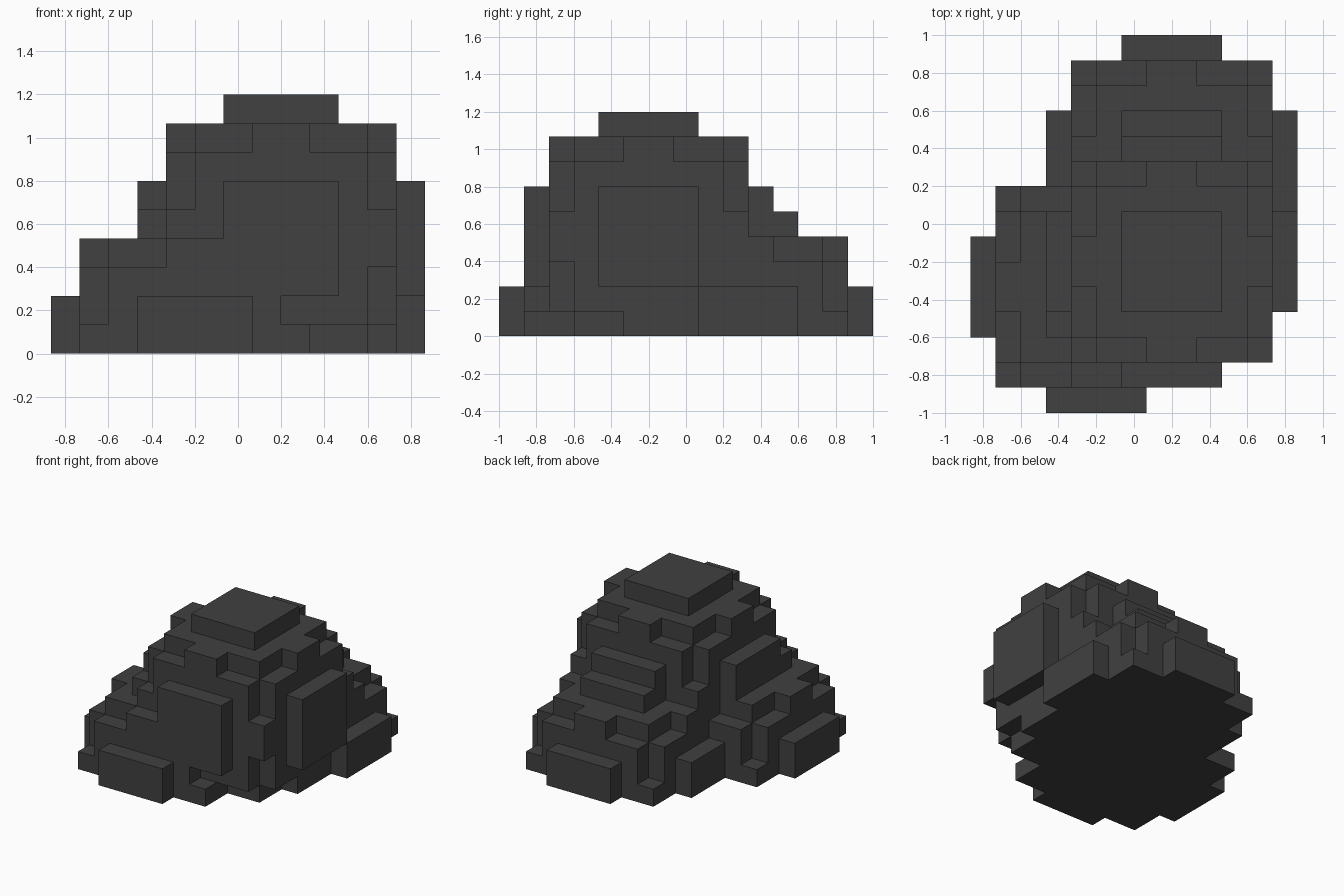
import bpy
import bmesh
from itertools import product
from mathutils import Vector

if "Cube" in bpy.data.objects:
    bpy.data.objects.remove(bpy.data.objects["Cube"], do_unlink=True)

UNIT = 2 / 15        # edge of one block
RADIUS = 5           # every lobe is a blocky ball, in blocks

# Lobe centres in blocks, relative to the middle of the ground
LOBES = {
    "main_boulder": Vector((1.5, -1.5, 4)),
    "back_boulder": Vector((1.5, 2.5, 0)),
    "front_right_boulder": Vector((-1.5, -2.5, 0)),
}

# One dark stone colour
stone = bpy.data.materials.new("dark stone")
stone.use_nodes = True
colour = (0.052, 0.052, 0.052, 1)
stone.diffuse_color = colour
shader = stone.node_tree.nodes["Principled BSDF"]
shader.inputs["Base Color"].default_value = colour
shader.inputs["Roughness"].default_value = 0.9


def ball_cells(centre):
    """Centres of the above-ground blocks inside a ball."""
    offsets = [n + 0.5 for n in range(-RADIUS, RADIUS)]
    cells = (centre + Vector(o) for o in product(offsets, repeat=3)
             if Vector(o).length < RADIUS)
    return {tuple(c) for c in cells if c.z > 0}


def directions():
    for axis in range(3):
        for sign in (-1, 1):
            normal = Vector((0, 0, 0))
            normal[axis] = sign
            yield normal


def build_lobe(name, cells, solid):
    """Skin the blocks of one lobe, leaving out faces buried in the rock."""
    bm = bmesh.new()
    for cell in sorted(cells):
        c = Vector(cell)
        for n in directions():
            if tuple(c + n) in solid:
                continue
            u = Vector((n.y, n.z, n.x))
            v = n.cross(u)
            corners = [c + (n + u * a + v * b) / 2
                       for a, b in ((1, 1), (-1, 1), (-1, -1), (1, -1))]
            bm.faces.new([bm.verts.new(p * UNIT) for p in corners])
    bmesh.ops.remove_doubles(bm, verts=bm.verts, dist=UNIT / 100)
    mesh = bpy.data.meshes.new(name)
    bm.to_mesh(mesh)
    bm.free()
    mesh.materials.append(stone)
    bpy.context.collection.objects.link(bpy.data.objects.new(name, mesh))


# Each block belongs to the first lobe that contains it
balls = {name: ball_cells(centre) for name, centre in LOBES.items()}
solid = set().union(*balls.values())
taken = set()
for name, cells in balls.items():
    build_lobe(name, cells - taken, solid)
    taken |= cells
